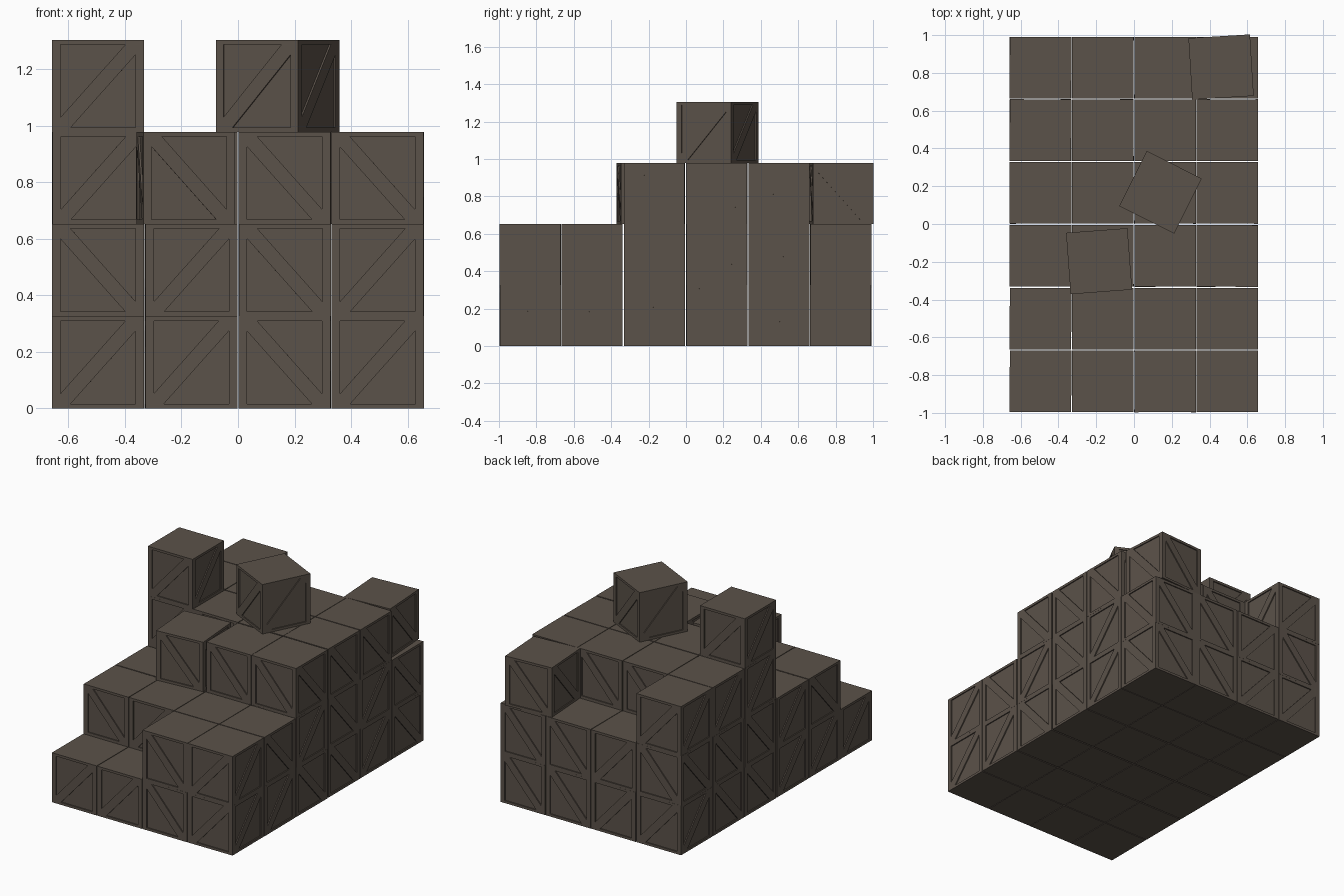
import bpy, bmesh, math, random
from mathutils import Vector, Matrix

if "Cube" in bpy.data.objects:
    bpy.data.objects.remove(bpy.data.objects["Cube"])

random.seed(4)
S = 0.326          # crate size
FW, FH = 0.03, 0.016   # frame widths
D = 0.007          # panel recess

mat = bpy.data.materials.new("weathered brown wood")
mat.diffuse_color = (0.105, 0.084, 0.067, 1)
mat.use_nodes = True
mat.node_tree.nodes["Principled BSDF"].inputs["Base Color"].default_value = mat.diffuse_color


def crate_mesh(name, slashes):
    """Crate with a recessed panel and one diagonal brace per side."""
    bm = bmesh.new()
    h = S / 2
    for i in range(4):
        rot = Matrix.Rotation(i * math.pi / 2, 3, 'Z')

        def v(u, z, depth=0.0):
            if not slashes[i]:
                u = S - u
            return bm.verts.new(rot @ Vector((u - h, -h + depth, z)))

        k = 0.036
        outer = [(0, 0), (S, 0), (S, S), (0, S)]
        low = [(FW + k, FH), (S - FW, FH), (S - FW, S - FH - k)]
        up = [(S - FW - k, S - FH), (FW, S - FH), (FW, FH + k)]
        a, b, c, d = [v(*p) for p in outer]
        p1, br, p2 = L = [v(*p) for p in low]
        q2, tl, q1 = U = [v(*p) for p in up]
        # frame and brace
        for f in ((a, b, br, p1), (b, c, p2, br), (c, d, tl, q2),
                  (d, a, q1, tl), (a, p1, p2, c, q2, q1)):
            bm.faces.new(f)
        # recessed triangular panels
        for ring, pts in ((L, low), (U, up)):
            inner = [v(*p, D) for p in pts]
            bm.faces.new(inner)
            for j in range(3):
                n = (j + 1) % 3
                bm.faces.new((ring[j], ring[n], inner[n], inner[j]))
    # plain lid and base
    for z in (0, S):
        bm.faces.new([bm.verts.new((x, y, z)) for x, y in
                      ((-h, -h), (h, -h), (h, h), (-h, h))])
    bmesh.ops.remove_doubles(bm, verts=bm.verts, dist=1e-5)
    bmesh.ops.recalc_face_normals(bm, faces=bm.faces)
    me = bpy.data.meshes.new(name)
    bm.to_mesh(me)
    bm.free()
    me.materials.append(mat)
    return me


FALL = crate_mesh("crate_falling_brace", (0, 0, 0, 0))
RISE = crate_mesh("crate_rising_brace", (1, 1, 1, 1))


def crate(name, x, y, level, deg, mesh):
    ob = bpy.data.objects.new(name, mesh)
    ob.location = (x, y, level * S)
    ob.rotation_euler.z = math.radians(deg)
    bpy.context.collection.objects.link(ob)


# stack heights, front row first, left to right
heights = ["1122", "2222", "2333", "4333", "3333", "3223"]
xs = [-0.495, -0.165, 0.165, 0.494]
ys = [-0.833, -0.502, -0.169, 0.165, 0.497, 0.827]
# crates set down askew: (row, column, level) -> x, y, angle
askew = {(2, 1, 2): (-0.185, -0.197, 4.3), (5, 3, 2): (0.461, 0.831, 3.5)}

for r, row in enumerate(heights):
    for c, n in enumerate(row):
        for l in range(int(n)):
            x, y, a = askew.get((r, c, l),
                                (xs[c], ys[r], random.uniform(-0.3, 0.3)))
            mesh = RISE if random.random() < 0.3 or l == 3 else FALL
            crate(f"crate_row{r + 1}_col{c + 1}_level{l + 1}", x, y, l, a, mesh)

# loose crate on top
crate("loose_top_crate", 0.14, 0.168, 3, -26.6, RISE)
